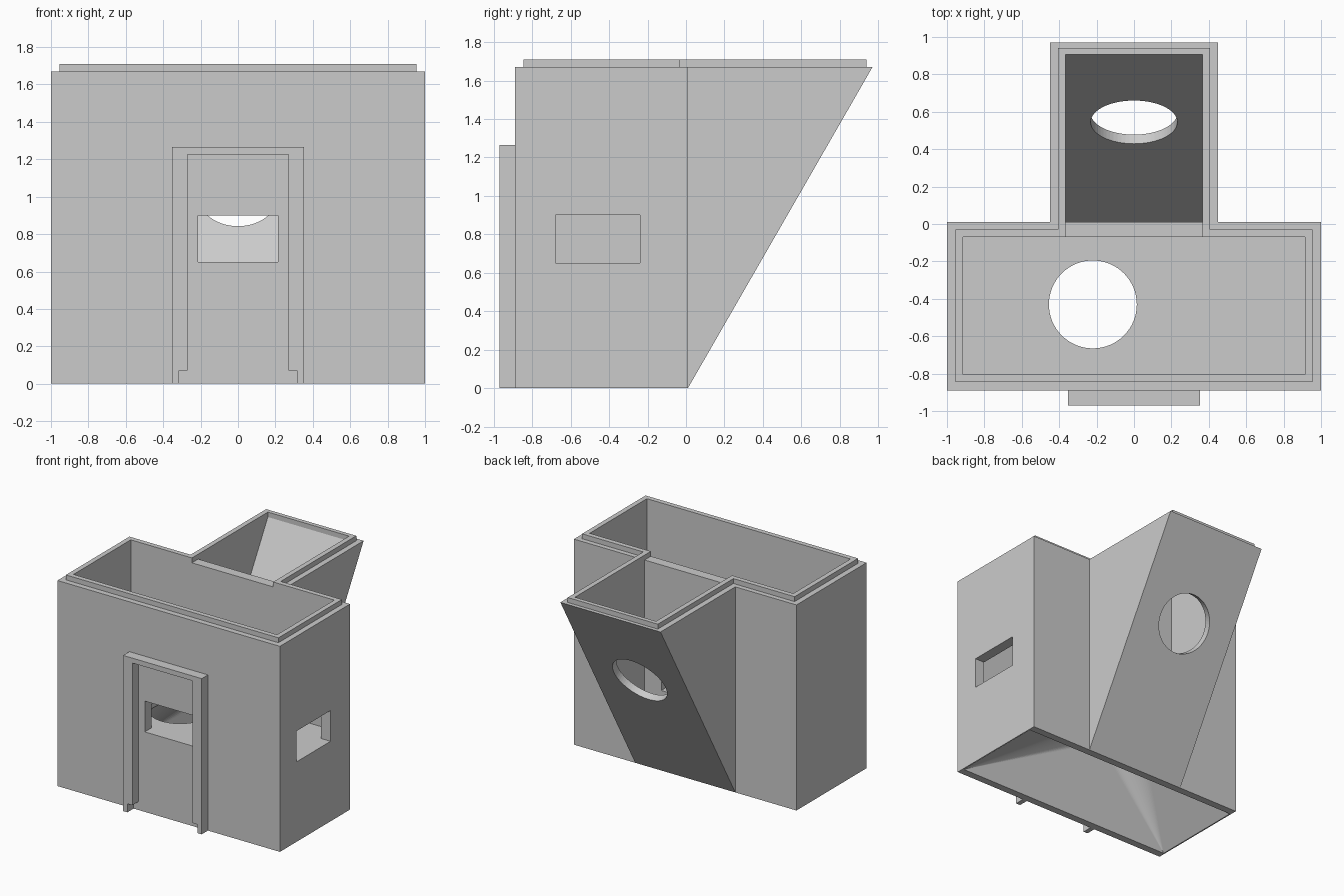
import bpy, bmesh, math
from mathutils import Vector

cube = bpy.data.objects.get("Cube")
if cube:
    bpy.data.objects.remove(cube, do_unlink=True)

grey = bpy.data.materials.new("plain grey")
grey.use_nodes = True
colour = (0.6, 0.6, 0.6, 1)
grey.diffuse_color = colour
grey.node_tree.nodes["Principled BSDF"].inputs["Base Color"].default_value = colour


def finish(name, bm):
    """Turn a bmesh into a linked grey object."""
    bmesh.ops.recalc_face_normals(bm, faces=bm.faces[:])
    mesh = bpy.data.meshes.new(name)
    bm.to_mesh(mesh)
    bm.free()
    mesh.materials.append(grey)
    obj = bpy.data.objects.new(name, mesh)
    bpy.context.collection.objects.link(obj)
    return obj


def prism(name, outline, depth):
    """Extrude a closed outline of 3D points along a vector."""
    bm = bmesh.new()
    face = bm.faces.new([bm.verts.new(p) for p in outline])
    made = bmesh.ops.extrude_face_region(bm, geom=[face])["geom"]
    moved = [v for v in made if isinstance(v, bmesh.types.BMVert)]
    bmesh.ops.translate(bm, verts=moved, vec=Vector(depth))
    if not face.is_valid or len(bm.faces) < len(outline) + 2:
        bm.faces.new([v for v in bm.verts if v not in moved])
    return finish(name, bm)


def box(name, x, y, z):
    outline = [(x[0], y[0], z[0]), (x[1], y[0], z[0]),
               (x[1], y[1], z[0]), (x[0], y[1], z[0])]
    return prism(name, outline, (0, 0, z[1] - z[0]))


def wedge(name, half, profile):
    """Extrude a y-z profile across the width."""
    return prism(name, [(-half, y, z) for y, z in profile], (2 * half, 0, 0))


def cut(target, cutter):
    cutter.hide_render = True
    mod = target.modifiers.new("cut", "BOOLEAN")
    mod.operation = "DIFFERENCE"
    mod.solver = "EXACT"
    mod.object = cutter
    bpy.context.view_layer.update()
    bpy.context.view_layer.objects.active = target
    bpy.ops.object.modifier_apply(modifier=mod.name)
    bpy.data.objects.remove(cutter, do_unlink=True)


def funnel(name, centre, radius, x, y, top, steps=64):
    """Loft from a rectangle below the floor to a round hole in it."""
    bm = bmesh.new()
    corners = [(x[1], y[1]), (x[0], y[1]), (x[0], y[0]), (x[1], y[0])]
    low = [bm.verts.new((*c, -0.1)) for c in corners]
    rim = [bm.verts.new((*c, 0)) for c in corners]

    def ring(z):
        angles = [math.tau * i / steps for i in range(steps)]
        return [bm.verts.new((centre[0] + radius * math.cos(a),
                              centre[1] + radius * math.sin(a), z)) for a in angles]

    neck, mouth = ring(top), ring(top + 0.1)
    quarter = steps // 4
    bm.faces.new(low)
    bm.faces.new(mouth)
    for k in range(4):
        bm.faces.new((low[k - 1], low[k], rim[k], rim[k - 1]))
        bm.faces.new((rim[k - 1], rim[k], neck[k * quarter]))
    for i in range(steps):
        j = (i + 1) % steps
        bm.faces.new((rim[i // quarter], neck[i], neck[j]))
        bm.faces.new((neck[i], neck[j], mouth[j], mouth[i]))
    return finish(name, bm)


# Main room: walls, raised floor, windows and flared floor hole
room = box("main_room", (-1, 1), (-0.89, 0.01), (0, 1.67))
cut(room, box("room_space", (-0.915, 0.915), (-0.805, -0.07), (0.65, 1.8)))
for y in ((-1, -0.75), (-0.12, 0.1)):
    cut(room, box("window_cut", (-0.215, 0.215), y, (0.65, 0.9)))
cut(room, box("side_window_cut", (0.85, 1.1), (-0.68, -0.24), (0.65, 0.9)))
cut(room, funnel("floor_hole", (-0.22, -0.43), 0.235,
                 (-0.99, 0.99), (-0.83, -0.05), 0.61))

# Rear bay with a sloping, pierced underside
bay = wedge("rear_bay", 0.45, [(0.01, 0), (0.97, 1.67), (0.01, 1.67)])
cut(bay, wedge("bay_space", 0.365, [(-0.05, 0.009), (0.905, 1.67),
                                    (0.905, 1.8), (-0.05, 1.8)]))
bm = bmesh.new()
bmesh.ops.create_cone(bm, cap_ends=True, segments=64, radius1=0.232,
                      radius2=0.232, depth=0.4)
hole = finish("slope_hole", bm)
hole.rotation_euler.x = math.radians(60.1)
hole.location = (0, 0.545, 1.043)
cut(bay, hole)

# Raised lip following the inside of the walls
def tee(side, front, back, neck, end):
    half = [(side, front), (side, back), (neck, back), (neck, end)]
    return half + [(-x, y) for x, y in reversed(half)]


bm = bmesh.new()
rings = [[bm.verts.new((x, y, z)) for x, y in path]
         for path, z in ((tee(0.955, -0.845, -0.03, 0.405, 0.94), 1.67),
                         (tee(0.955, -0.845, -0.03, 0.405, 0.94), 1.71),
                         (tee(0.915, -0.805, -0.07, 0.365, 0.905), 1.71),
                         (tee(0.915, -0.805, -0.07, 0.365, 0.905), 1.67))]
gap = 3  # path step that crosses the open end of the bay
for r in range(4):
    a, b = rings[r - 1], rings[r]
    for i in range(len(a)):
        bm.faces.new((a[i - 1], a[i], b[i], b[i - 1]))
finish("top_lip", bm)

# Door surround with notched feet
half = [(0.353, 0), (0.353, 1.265)]
inner = [(0.27, 1.225), (0.27, 0.07), (0.315, 0.07), (0.315, 0)]
outline = (half + [(-x, z) for x, z in reversed(half)]
           + [(-x, z) for x, z in reversed(inner)] + inner)
prism("door_surround", [(x, -0.97, z) for x, z in outline], (0, 0.08, 0))
